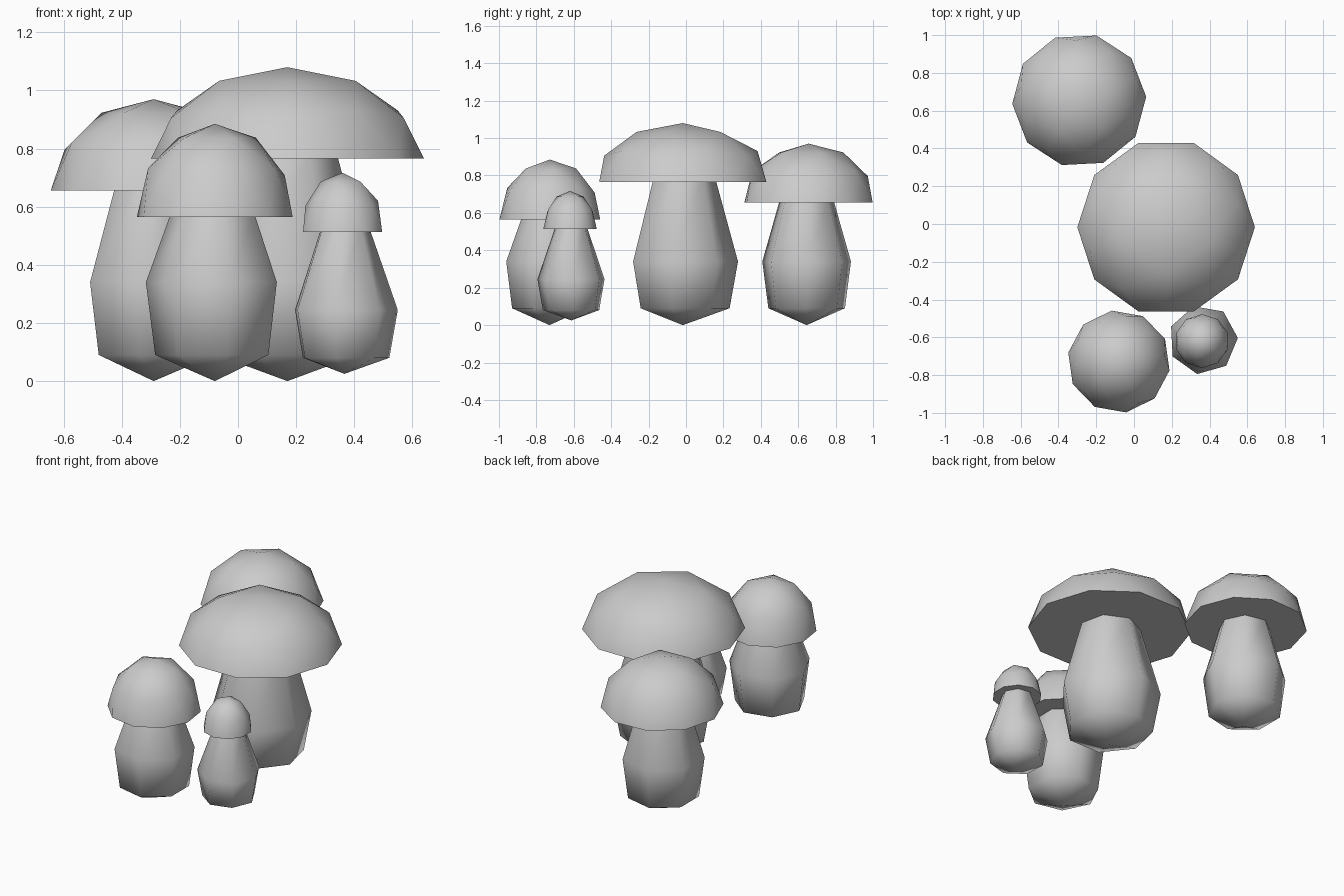
import bpy, bmesh
from math import radians, cos, sin, pi
from mathutils import Matrix

cube = bpy.data.objects.get("Cube")
if cube:
    bpy.data.objects.remove(cube, do_unlink=True)

grey = bpy.data.materials.new("plain_grey")
grey.use_nodes = True
colour = (0.6, 0.6, 0.6, 1)
grey.diffuse_color = colour
grey.node_tree.nodes["Principled BSDF"].inputs["Base Color"].default_value = colour


def finish(bm, name, x, y, sharp):
    """Turn a bmesh into a smooth-shaded object with sharp edges kept."""
    bmesh.ops.recalc_face_normals(bm, faces=bm.faces)
    mesh = bpy.data.meshes.new(name)
    bm.to_mesh(mesh)
    bm.free()
    mesh.materials.append(grey)
    obj = bpy.data.objects.new(name, mesh)
    obj.location = (x, y, 0)
    bpy.context.collection.objects.link(obj)
    bpy.ops.object.select_all(action='DESELECT')
    obj.select_set(True)
    bpy.context.view_layer.objects.active = obj
    bpy.ops.object.shade_smooth_by_angle(angle=radians(sharp))


def cap(name, x, y, radius, rim, top, turn):
    """Upper half of a low-poly icosphere with a flat underside."""
    bm = bmesh.new()
    bmesh.ops.create_icosphere(bm, subdivisions=2, radius=1)
    lower = [v for v in bm.verts if v.co.z < -0.1]
    bmesh.ops.delete(bm, geom=lower, context='VERTS')
    bmesh.ops.contextual_create(bm, geom=[e for e in bm.edges if e.is_boundary])
    bm.transform(Matrix.Translation((0, 0, rim))
                 @ Matrix.Rotation(radians(turn), 4, 'Z')
                 @ Matrix.Diagonal((radius, radius, top - rim, 1)))
    finish(bm, name, x, y, 60)


def stem(name, x, y, base, rings, turn, sides=7):
    """Seven-sided bulbous stem: pointed foot, then rings of (radius, height)."""
    bm = bmesh.new()
    foot = bm.verts.new((0, 0, base))
    loops = []
    for r, z in rings:
        angles = [radians(turn) + 2 * pi * i / sides for i in range(sides)]
        loops.append([bm.verts.new((r * cos(a), r * sin(a), z)) for a in angles])
    for i in range(sides):
        j = (i + 1) % sides
        bm.faces.new((foot, loops[0][j], loops[0][i]))
        for low, high in zip(loops, loops[1:]):
            bm.faces.new((low[i], low[j], high[j], high[i]))
    bm.faces.new(loops[-1])
    finish(bm, name, x, y, 70)


# Large mushroom in the middle
cap("large_cap", 0.17, -0.017, 0.47, 0.765, 1.08, -18)
stem("large_stem", 0.17, -0.017, 0,
     [(0.25, 0.09), (0.295, 0.34), (0.175, 0.78)], 90)

# Medium mushroom at the back
cap("back_cap", -0.29, 0.655, 0.355, 0.655, 0.97, 21)
stem("back_stem", -0.29, 0.645, 0,
     [(0.21, 0.09), (0.243, 0.34), (0.147, 0.67)], 0)

# Stout mushroom at the front
cap("front_cap", -0.08, -0.728, 0.272, 0.565, 0.885, 8)
stem("front_stem", -0.08, -0.73, 0,
     [(0.205, 0.09), (0.237, 0.34), (0.15, 0.58)], 180)

# Small mushroom at the front
cap("small_cap", 0.36, -0.62, 0.143, 0.513, 0.717, -36)
stem("small_stem", 0.366, -0.613, 0.025,
     [(0.155, 0.08), (0.184, 0.245), (0.085, 0.53)], 3)
